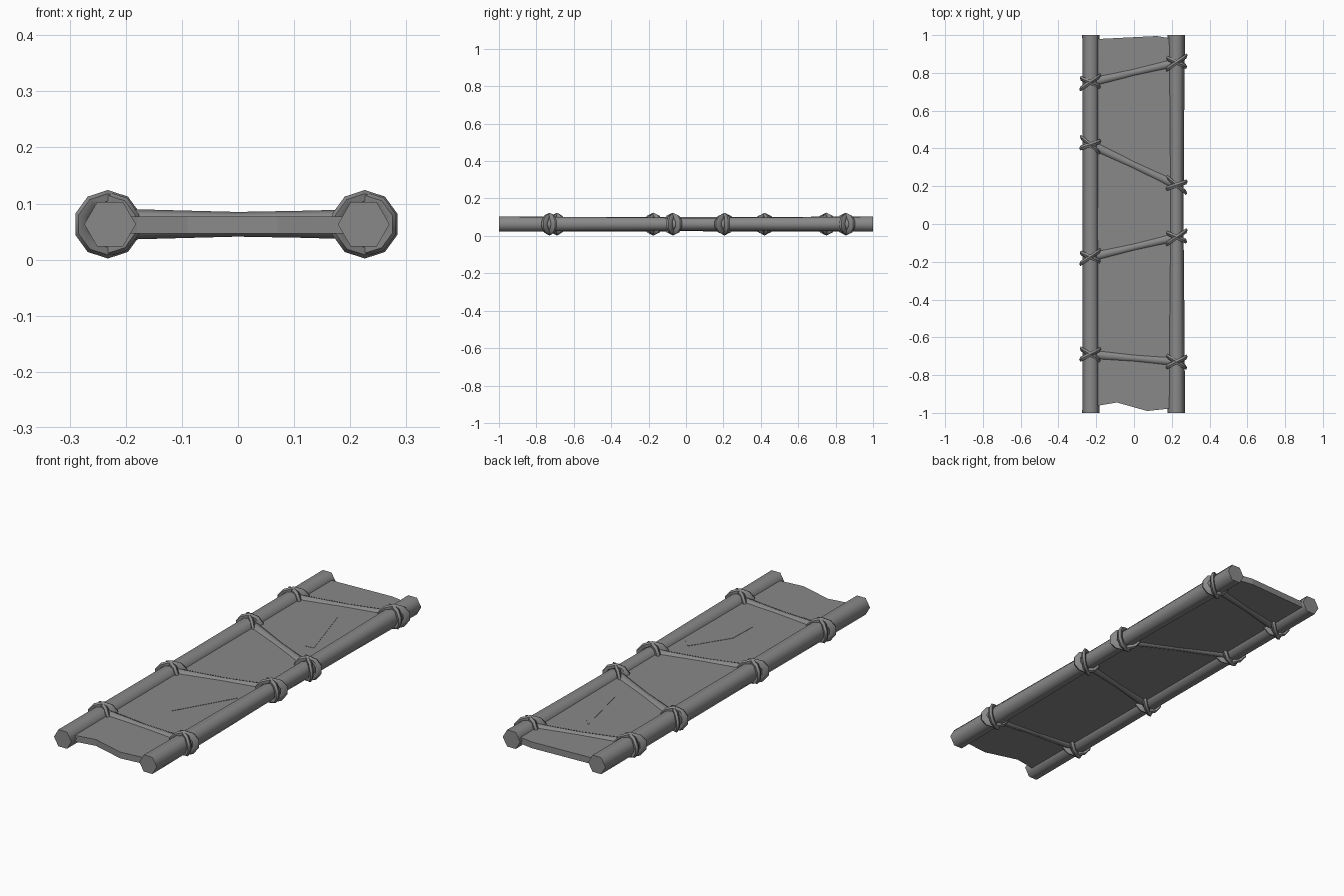
import bpy, bmesh, math
from mathutils import Vector

cube = bpy.data.objects.get("Cube")
if cube:
    bpy.data.objects.remove(cube, do_unlink=True)

MID = 0.063  # height of the pole axes

grey = bpy.data.materials.new("weathered grey")
grey.use_nodes = True
grey.diffuse_color = (0.25, 0.25, 0.25, 1)
grey.node_tree.nodes["Principled BSDF"].inputs["Base Color"].default_value = grey.diffuse_color


def finish(name, bm, angle=None):
    bmesh.ops.recalc_face_normals(bm, faces=bm.faces)
    mesh = bpy.data.meshes.new(name)
    bm.to_mesh(mesh)
    bm.free()
    mesh.materials.append(grey)
    obj = bpy.data.objects.new(name, mesh)
    bpy.context.collection.objects.link(obj)
    if angle:
        bpy.ops.object.select_all(action='DESELECT')
        obj.select_set(True)
        bpy.context.view_layer.objects.active = obj
        bpy.ops.object.shade_smooth_by_angle(angle=math.radians(angle))
    return obj


def bridge(bm, a, b):
    for i in range(len(a)):
        j = (i + 1) % len(a)
        bm.faces.new((a[i], a[j], b[j], b[i]))


def stick(name, start, end, radii, sides):
    """Straight tapered stick with one ring per radius."""
    bm = bmesh.new()
    start, end = Vector(start), Vector(end)
    side = (end - start).normalized().cross(Vector((0, 0, 1)))
    rings = []
    for k, r in enumerate(radii):
        c = start.lerp(end, k / (len(radii) - 1))
        ring = []
        for i in range(sides):
            t = math.tau * i / sides
            ring.append(bm.verts.new(c + r * (side * math.cos(t) + Vector((0, 0, math.sin(t))))))
        rings.append(ring)
    for a, b in zip(rings, rings[1:]):
        bridge(bm, a, b)
    bm.faces.new(rings[0])
    bm.faces.new(rings[-1])
    return finish(name, bm, 65)


def lashing(name, x, y, turn):
    """Two rope loops around a pole, crossing above and below it."""
    bm = bmesh.new()
    for tilt, size in ((0.5, 0.048), (-0.5, 0.045)):
        rings = []
        for i in range(10):
            t = math.tau * (i + 0.5) / 10
            ring = []
            for j in range(6):
                p = math.tau * j / 6
                r = size + 0.013 * math.cos(p)
                across = r * math.cos(t)
                along = 0.015 * math.sin(p) + across * math.tan(tilt + turn)
                ring.append(bm.verts.new((x + across, y + along, MID + r * math.sin(t))))
            rings.append(ring)
        for i in range(10):
            bridge(bm, rings[i], rings[(i + 1) % 10])
    return finish(name, bm, 50)


def plate(name, outline, low, high):
    """Flat sheet cut to an outline."""
    bm = bmesh.new()
    bottom = [bm.verts.new((x, y, low)) for x, y in outline]
    top = [bm.verts.new((x, y, high)) for x, y in outline]
    bridge(bm, bottom, top)
    bm.faces.new(bottom)
    bm.faces.new(top)
    return finish(name, bm)


# Side poles
stick("right_pole", (-0.228, -1, MID), (-0.228, 1, MID), (0.046, 0.045, 0.044, 0.045, 0.046), 6)
stick("left_pole", (0.224, -1, MID), (0.224, 1, MID), (0.046, 0.043, 0.038, 0.041, 0.046), 6)

# Canvas bed with ragged ends
plate("canvas", [(-0.21, -0.97), (-0.18, -0.96), (-0.09, -0.945), (0.07, -0.99), (0.21, -0.975),
                 (0.21, 0.98), (0.12, 0.995), (-0.18, 0.98), (-0.21, 0.985)], 0.047, 0.077)

# Frayed strips lying on the canvas
plate("front_strip", [(0.015, -0.376), (0.01, -0.52), (0.172, -0.241), (0.13, -0.197)], 0.076, 0.0785)
plate("back_strip", [(0.1, 0.36), (0.146, 0.366), (0.05, 0.68), (0.02, 0.71)], 0.076, 0.0785)

# Crossbars lashed to both poles
for n, (right_y, left_y) in enumerate([(-0.69, -0.73), (-0.175, -0.07), (0.42, 0.206), (0.75, 0.855)], 1):
    stick(f"crossbar_{n}", (-0.228, right_y, MID), (0.224, left_y, MID),
          (0.028, 0.025, 0.022, 0.024, 0.027), 8)
    slope = math.atan2(left_y - right_y, 0.45) * 0.4
    lashing(f"right_lashing_{n}", -0.232, right_y, slope)
    lashing(f"left_lashing_{n}", 0.226, left_y, slope)
